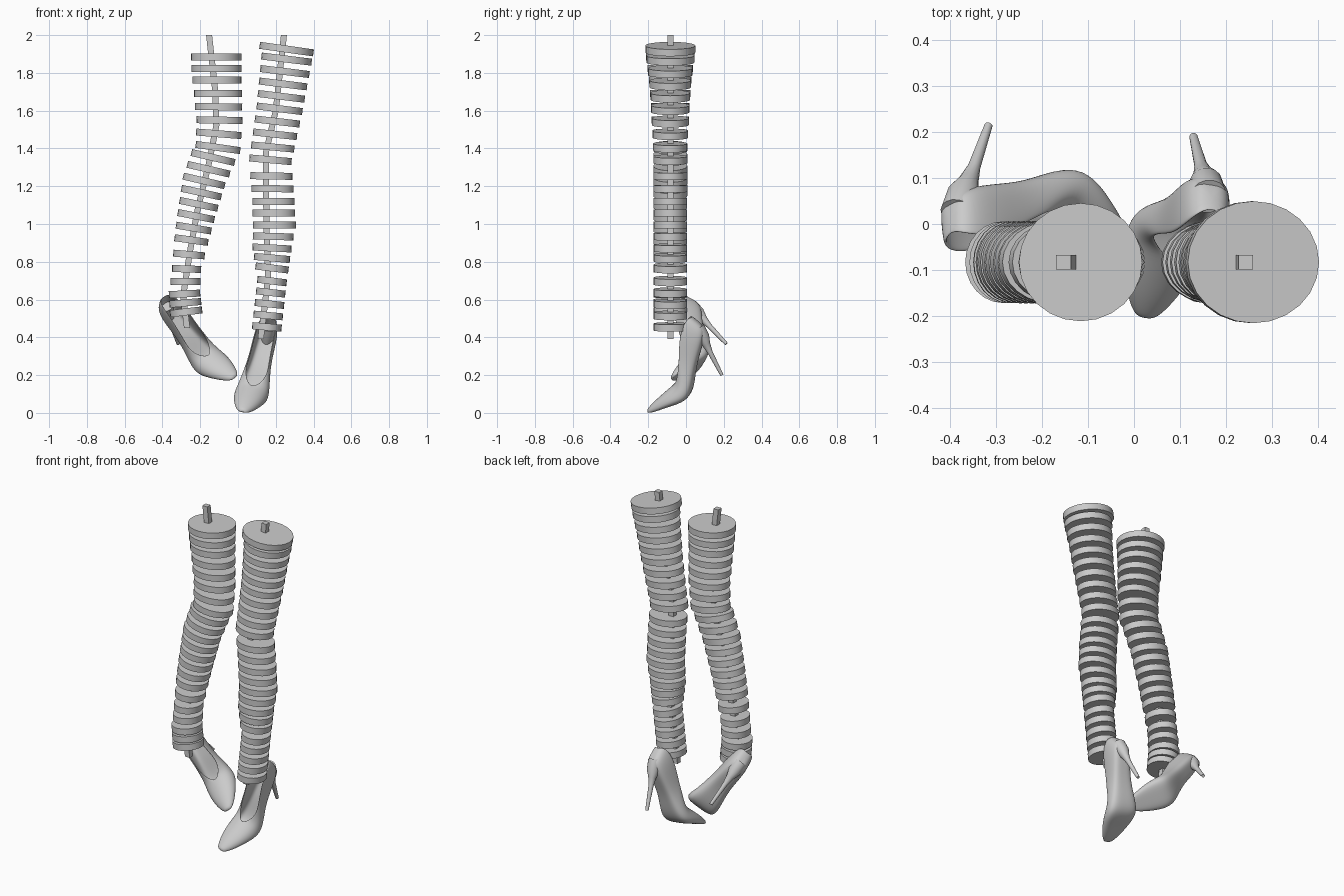
import bpy, bmesh, math
from mathutils import Vector, Matrix

if "Cube" in bpy.data.objects:
    bpy.data.objects.remove(bpy.data.objects["Cube"])

AXIS_Y = -0.083


def add_mesh(name, bm, angle=40):
    bmesh.ops.recalc_face_normals(bm, faces=bm.faces)
    me = bpy.data.meshes.new(name)
    bm.to_mesh(me)
    bm.free()
    ob = bpy.data.objects.new(name, me)
    bpy.context.collection.objects.link(ob)
    bpy.ops.object.select_all(action='DESELECT')
    ob.select_set(True)
    bpy.context.view_layer.objects.active = ob
    bpy.ops.object.shade_smooth_by_angle(angle=math.radians(angle))
    return ob


def lerp_table(table, k):
    for a, b in zip(table, table[1:]):
        if k <= b[0]:
            f = (k - a[0]) / (b[0] - a[0])
            return [p + (q - p) * f for p, q in zip(a[1:], b[1:])]
    return table[-1][1:]


def loft(bm, rings, closed=True):
    rows = [[bm.verts.new(p) for p in r] for r in rings]
    n = len(rows[0])
    for a, b in zip(rows, rows[1:]):
        for i in range(n if closed else n - 1):
            j = (i + 1) % n
            bm.faces.new((a[i], a[j], b[j], b[i]))
    bm.faces.new(rows[0])
    bm.faces.new(rows[-1])


# Leg discs: index, x, z, half width, tilt in degrees
LEFT = [(0, -.116, 1.883, .134, 0), (2, -.111, 1.762, .13, 0), (5, -.098, 1.55, .122, 1),
        (7, -.106, 1.405, .119, 8), (8, -.132, 1.352, .118, 13), (10, -.18, 1.228, .113, 13),
        (13, -.222, 1.042, .099, 11), (15, -.247, .915, .09, 8), (17, -.272, .762, .077, 2),
        (19, -.283, .63, .083, -3), (21, -.275, .535, .086, -7)]
RIGHT = [(0, .257, 1.926, .144, 8), (1, .257, 1.873, .134, 7), (5, .22, 1.61, .122, 7),
         (9, .172, 1.34, .112, 5), (10, .177, 1.254, .112, 1), (12, .188, 1.12, .112, 0),
         (14, .193, .995, .113, 0), (16, .18, .873, .103, 3), (18, .18, .767, .088, 7),
         (19, .18, .698, .078, 7), (23, .153, .455, .078, 5)]
DEPTH = [(0, .088), (1.4, .09), (1.54, .098), (1.74, .109), (1.87, .127), (1.93, .133)]


def leg_discs(name, table):
    bm = bmesh.new()
    for k in range(table[-1][0] + 1):
        x, z, rx, tilt = lerp_table(table, k)
        ry = lerp_table(DEPTH, z)[0]
        m = (Matrix.Translation((x, AXIS_Y, z)) @ Matrix.Rotation(math.radians(tilt), 4, 'Y')
             @ Matrix.Diagonal((rx, ry, 1, 1)))
        bmesh.ops.create_cone(bm, cap_ends=True, segments=24, radius1=1, radius2=1,
                              depth=.037, matrix=m)
    add_mesh(name, bm)


def rod(name, path):
    bm = bmesh.new()
    loft(bm, [[(x + sx * .016, AXIS_Y + sy * .016, z)
               for sx, sy in ((-1, -1), (1, -1), (1, 1), (-1, 1))] for x, z in path])
    add_mesh(name, bm, 25)


leg_discs("left_leg_discs", LEFT)
leg_discs("right_leg_discs", RIGHT)
rod("left_leg_rod", [(-.153, 2), (-.12, 1.7), (-.115, 1.52), (-.152, 1.33), (-.215, 1.07),
                     (-.255, .85), (-.29, .62), (-.27, .45)])
rod("right_leg_rod", [(.243, 2), (.2, 1.6), (.148, 1.38), (.148, 1.2), (.152, .93),
                      (.16, .72), (.12, .39)])


# Shoes: one side profile, placed by toe, heel tip and heel top points
def frame(toe, tip, top):
    toe = Vector(toe)
    e1 = (Vector(tip) - toe).normalized()
    v = Vector(top) - toe
    e2 = (v - e1 * v.dot(e1)).normalized()
    return toe, e1, e2, e1.cross(e2)


BASE = frame((.025, -.2, .01), (.13, .195, .2), (.171, .03, .515))
# sole y, z, rim y, z, half width, openness
STATIONS = [(.082, .468, .032, .512, .018, 1), (.1, .44, .01, .505, .045, 1),
            (.095, .39, -.018, .45, .058, 1), (.075, .32, -.03, .375, .06, 1),
            (.052, .24, -.03, .29, .062, 1), (.042, .155, -.036, .22, .076, .9),
            (.024, .09, -.05, .165, .09, .45), (-.02, .06, -.08, .14, .092, 0),
            (-.08, .042, -.12, .105, .081, 0), (-.14, .018, -.163, .067, .06, 0),
            (-.188, .003, -.196, .032, .034, 0), (-.204, .003, -.206, .018, .015, 0)]
CLOSED = [(0, 0), (.7, 0), (.96, .15), (1, .42), (.8, .76), (.4, .95), (0, 1)]
OPEN = [(0, 0), (.65, 0), (.92, .15), (1, .42), (1, .7), (.97, .88), (.93, 1)]
HEEL = [(.06, .45, .04), (.09, .40, .036), (.108, .362, .022), (.128, .32, .014),
        (.19, .2, .009)]


def shoe(name, target):
    toe, e1, e2, e3 = target

    def place(y, z, w=0):
        x = .025 + (BASE[3].y * (y + .2) + BASE[3].z * (z - .01)) / -BASE[3].x
        d = Vector((x, y, z)) - BASE[0]
        return toe + e1 * d.dot(BASE[1]) + e2 * d.dot(BASE[2]) + e3 * w

    # pump upper and sole
    rings = []
    for by, bz, ay, az, w, o in STATIONS:
        half = []
        for c, q in zip(CLOSED, OPEN):
            s, h = (c[0] + (q[0] - c[0]) * o) * w, c[1] + (q[1] - c[1]) * o
            half.append((by + (ay - by) * h, bz + (az - bz) * h, s))
        pts = [(y, z, -s) for y, z, s in reversed(half[1:])] + half
        rings.append([place(*p) for p in pts])
    bm = bmesh.new()
    loft(bm, rings, closed=False)
    bmesh.ops.remove_doubles(bm, verts=bm.verts, dist=.0005)
    ob = add_mesh(name + "_upper", bm, 60)
    sol = ob.modifiers.new("thickness", 'SOLIDIFY')
    sol.thickness = .007
    sol.offset = -1
    sub = ob.modifiers.new("smooth", 'SUBSURF')
    sub.levels = sub.render_levels = 2

    # stiletto heel
    a, b = place(.06, .45), place(.19, .2)
    axis = (b - a).normalized()
    side = axis.cross(e3)
    bm = bmesh.new()
    loft(bm, [[place(y, z) + (e3 * math.cos(t) + side * math.sin(t)) * r
               for t in (i * math.tau / 16 for i in range(16))] for y, z, r in HEEL])
    add_mesh(name + "_heel", bm)


shoe("right_shoe", BASE)
shoe("left_shoe", frame((-.02, -.07, .19), (-.31, .21, .36), (-.375, .0, .572)))
